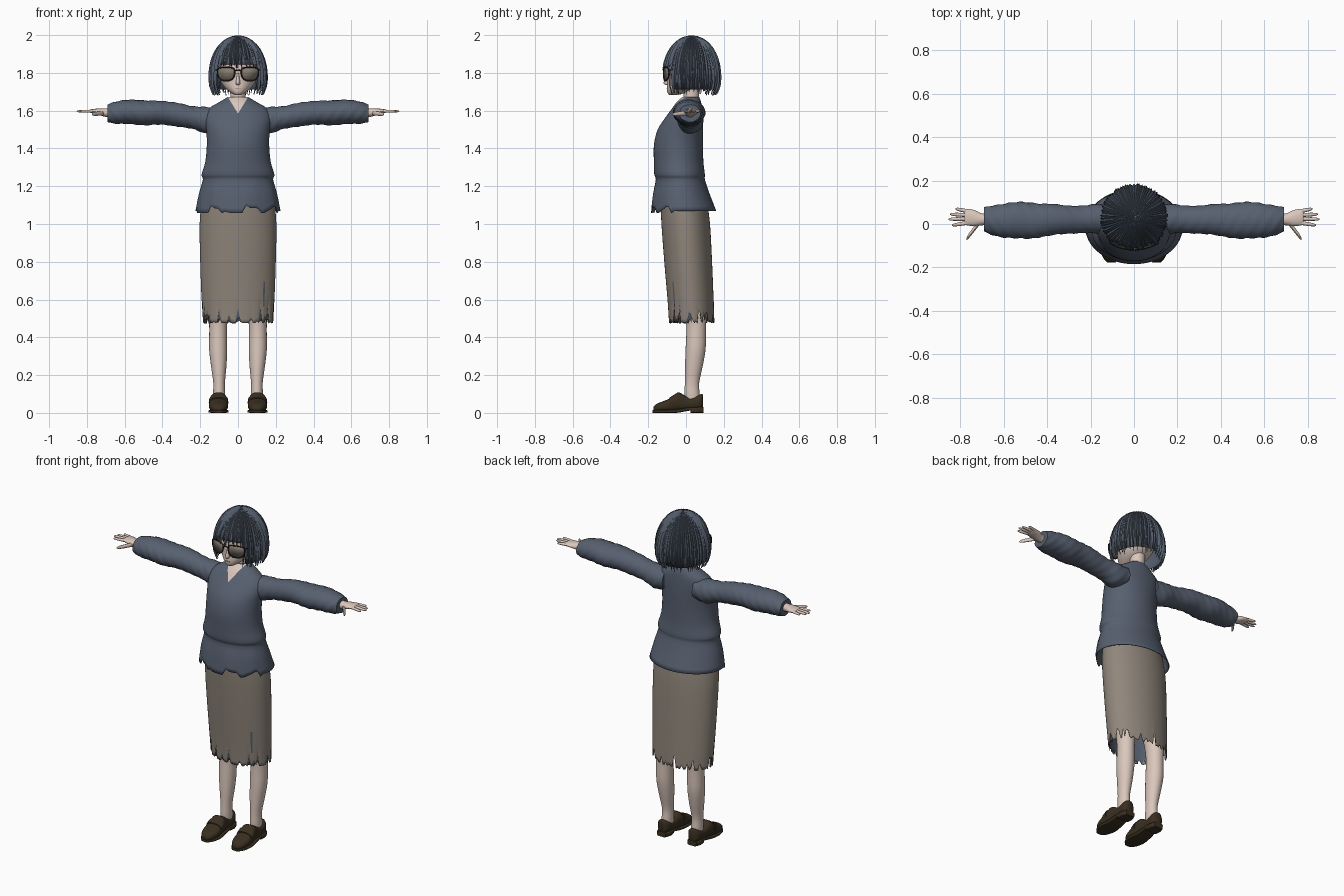
import bpy, bmesh, math, random
from mathutils import Vector

rng = random.Random(4)
cube = bpy.data.objects.get("Cube")
if cube:
    bpy.data.objects.remove(cube)


def material(name, rgb):
    m = bpy.data.materials.new(name)
    m.use_nodes = True
    m.diffuse_color = (*rgb, 1)
    m.node_tree.nodes["Principled BSDF"].inputs["Base Color"].default_value = (*rgb, 1)
    return m


KNIT = material("slate_knit", (.095, .117, .16))
HAIR = material("slate_hair", (.085, .107, .145))
SKIRT = material("taupe_cloth", (.28, .24, .20))
SKIN = material("skin", (.70, .57, .50))
SHOE = material("dark_leather", (.04, .028, .014))
FRAME = material("dark_frame", (.02, .018, .015))
LENS = material("smoked_lens", (.23, .20, .165))
LIPS = material("lip_line", (.35, .19, .16))


def finish(name, bm, mats, mirror=False, thick=0, angle=50):
    bmesh.ops.recalc_face_normals(bm, faces=bm.faces)
    mesh = bpy.data.meshes.new(name)
    bm.to_mesh(mesh)
    bm.free()
    ob = bpy.data.objects.new(name, mesh)
    bpy.context.collection.objects.link(ob)
    for m in mats:
        mesh.materials.append(m)
    bpy.ops.object.select_all(action='DESELECT')
    ob.select_set(True)
    bpy.context.view_layer.objects.active = ob
    bpy.ops.object.shade_smooth_by_angle(angle=math.radians(angle))
    if thick:
        mod = ob.modifiers.new("thickness", 'SOLIDIFY')
        mod.thickness, mod.offset = thick, -1
    if mirror:
        ob.modifiers.new("mirror", 'MIRROR')
    return ob


def resample(rings, steps):
    # Catmull-Rom blend between cross-sections
    out = []
    n = len(rings)
    for i in range(n - 1):
        p = [rings[max(0, min(n - 1, i + k))] for k in (-1, 0, 1, 2)]
        for j in range(steps):
            t = j / steps
            out.append([b + .5 * t * (c - a + t * (2*a - 5*b + 4*c - d + t * (3*(b - c) + d - a)))
                        for a, b, c, d in zip(*p)])
    return out + [list(rings[-1])]


def loft(rings, axis='Z', seg=32, steps=3, caps=(True, True), arc=None, hem=None, wrinkle=0, power=2):
    # each ring: position along axis, centre u, centre v, radius u, radius v
    bm = bmesh.new()
    rows = []
    start, end = arc or (0, math.tau)
    for s, cu, cv, ru, rv in resample(rings, steps):
        row = []
        for i in range(seg + (1 if arc else 0)):
            a = start + (end - start) * i / seg
            c, q = math.cos(a), math.sin(a)
            k = 1 + wrinkle * math.sin(3 * a + s * 40) * math.sin(s * 75 + 2 * a)
            u = cu + ru * k * math.copysign(abs(c) ** (2 / power), c)
            v = cv + rv * k * math.copysign(abs(q) ** (2 / power), q)
            w = s + (hem[i] * max(0, 1 - (s - rings[0][0]) / .15) if hem else 0)
            row.append(bm.verts.new({'X': (w, u, v), 'Y': (u, w, v), 'Z': (u, v, w)}[axis]))
        rows.append(row)
    for lo, hi in zip(rows, rows[1:]):
        for i in range(seg):
            j = (i + 1) % len(lo)
            bm.faces.new((lo[i], lo[j], hi[j], hi[i]))
    for row, cap in ((rows[0], caps[0]), (rows[-1], caps[1])):
        if cap and not arc:
            bm.faces.new(row)
    return bm


def body(profile):
    # profile: height, half width, front, back
    return [(z, 0, (f + b) / 2, w, (b - f) / 2) for z, w, f, b in profile]


def tube(name, points, radius, mat, cyclic=False, mirror=False):
    cu = bpy.data.curves.new(name, 'CURVE')
    cu.dimensions = '3D'
    cu.bevel_depth, cu.bevel_resolution = radius, 2
    cu.use_fill_caps = True
    sp = cu.splines.new('POLY')
    sp.points.add(len(points) - 1)
    for p, co in zip(sp.points, points):
        p.co = (*co, 1)
    sp.use_cyclic_u = cyclic
    cu.materials.append(mat)
    ob = bpy.data.objects.new(name, cu)
    bpy.context.collection.objects.link(ob)
    if mirror:
        ob.modifiers.new("mirror", 'MIRROR')


# Sweater with a ragged front hem and an open V neck
seg = 64
hem = [(rng.random() ** 3 * .05 - .012) if math.sin(math.tau * i / seg) < -.2 else 0 for i in range(seg)]
bm = loft(body([(1.07, .225, -.185, .16), (1.16, .207, -.175, .125), (1.235, .186, -.16, .10),
                (1.262, .193, -.168, .10), (1.33, .173, -.17, .092), (1.42, .165, -.17, .09),
                (1.5, .168, -.15, .09), (1.56, .175, -.112, .088), (1.61, .155, -.075, .085),
                (1.645, .10, -.05, .08), (1.672, .055, -.02, .07)]),
          seg=seg, caps=(False, True), hem=hem)
slope, tip = .62, 1.585
for side in (1, -1):
    front = [f for f in bm.faces if f.calc_center_median().y < .02 and f.calc_center_median().z > 1.55]
    geom = set(front) | {e for f in front for e in f.edges} | {v for f in front for v in f.verts}
    bmesh.ops.bisect_plane(bm, geom=list(geom), plane_co=(0, 0, tip), plane_no=(side, 0, -slope))
for f in bm.faces:
    c = f.calc_center_median()
    if c.y < .02 and c.z > tip + abs(c.x) / slope:
        f.material_index = 1
finish("sweater", bm, [KNIT, SKIN], thick=.004)

# Sleeves
bm = loft([(.10, .02, 1.555, .07, .06), (.17, .022, 1.55, .068, .07), (.24, .022, 1.562, .063, .06),
           (.32, .02, 1.58, .066, .063), (.42, .018, 1.588, .076, .063), (.50, .016, 1.59, .084, .066),
           (.58, .016, 1.592, .08, .064), (.65, .018, 1.59, .068, .058), (.69, .02, 1.587, .056, .046)],
          axis='X', steps=6, wrinkle=.05)
finish("sleeve", bm, [KNIT], mirror=True)

# Hands: palm, four fingers, thumb
bm = loft([(.67, .02, 1.588, .026, .026), (.705, .022, 1.59, .028, .022), (.735, .027, 1.594, .037, .017),
           (.77, .032, 1.597, .038, .012), (.78, .032, 1.597, .034, .008)], axis='X', seg=16)
finish("palm", bm, [SKIN], mirror=True)


def finger(name, base, end, r):
    b, e = Vector(base), Vector(end)
    ts = (0, .35, .7, .92, 1)
    rs = (1, .95, .85, .6, .15)
    bm = loft([(b.lerp(e, t).x, *b.lerp(e, t).yz, r * k, r * k * .9) for t, k in zip(ts, rs)],
              axis='X', seg=10, steps=2)
    finish(name, bm, [SKIN], mirror=True)


for label, y0, y1, x1 in (("index", .006, -.006, .838), ("middle", .024, .022, .855),
                          ("ring", .041, .045, .847), ("little", .058, .07, .822)):
    finger(label + "_finger", (.762, y0, 1.597), (x1, y1, 1.597), .0095)
finger("thumb", (.712, .008, 1.588), (.772, -.07, 1.58), .014)

# Skirt with a torn hem, narrow side slits and a front lining
seg = 100
outline = [(.475, .187, -.09, .15), (.6, .193, -.098, .146), (.8, .20, -.115, .138),
           (1.0, .203, -.13, .127), (1.13, .192, -.135, .11)]
bm = loft(body(outline), seg=seg, steps=4, caps=(False, False),
          hem=[rng.random() ** 3 * .085 for i in range(seg)])
for f in bm.faces:
    c = f.calc_center_median()
    if c.y < 0 and .55 < c.z < .7 and abs(c.x - .137) < .005:
        f.material_index = 1
finish("skirt", bm, [SKIRT, KNIT], thick=.003)
bm = loft(body([(z - .003, w - .006, f + .006, b - .006) for z, w, f, b in outline[:3]]),
          seg=40, arc=(math.pi, math.tau), hem=[rng.random() ** 2 * .03 for i in range(41)])
finish("skirt_lining", bm, [KNIT], thick=.002)

# Legs
bm = loft([(.05, .10, .035, .03, .04), (.10, .10, .032, .032, .04), (.16, .10, .032, .031, .038),
           (.25, .102, .042, .041, .047), (.34, .105, .051, .048, .053), (.44, .105, .054, .047, .052),
           (.52, .104, .052, .051, .056), (.7, .10, .035, .066, .072), (1.0, .095, .01, .085, .09)], seg=24)
finish("leg", bm, [SKIN], mirror=True)


# Loafers: upper, sole, heel block, strap
def shoe_part(name, profile, power=2.0, mat=SHOE):
    # profile: y, half width, bottom, top
    bm = loft([(y, .103, (b + t) / 2, w, (t - b) / 2) for y, w, b, t in profile],
              axis='Y', seg=24, power=power)
    finish(name, bm, [mat], mirror=True)


shoe_part("shoe_upper", [(-.172, .018, .008, .032), (-.155, .036, .006, .048), (-.12, .049, .006, .062),
                         (-.08, .05, .006, .08), (-.045, .046, .008, .108), (-.02, .042, .01, .10),
                         (.02, .039, .016, .08), (.06, .039, .018, .092), (.082, .03, .02, .10),
                         (.09, .016, .025, .095)], 2.6)
shoe_part("shoe_sole", [(-.177, .02, 0, .014), (-.15, .042, 0, .016), (-.1, .053, 0, .016),
                        (-.04, .046, .001, .02), (.02, .04, .012, .03), (.09, .03, .014, .032)], 5)
shoe_part("shoe_heel", [(.025, .038, 0, .03), (.06, .041, 0, .03), (.092, .028, 0, .03)], 6)
shoe_part("shoe_strap", [(-.088, .051, .02, .081), (-.075, .052, .02, .089), (-.062, .051, .02, .098)], 2.6)

# Neck and head
finish("neck", loft([(1.58, 0, .03, .046, .045), (1.64, 0, .028, .041, .04), (1.76, 0, .03, .042, .045)],
                    seg=24), [SKIN])
finish("head", loft(body([(1.683, .016, -.088, -.05), (1.695, .038, -.098, .0), (1.72, .068, -.101, .06),
                          (1.755, .092, -.098, .10), (1.80, .108, -.098, .12), (1.86, .11, -.092, .13),
                          (1.92, .085, -.06, .11)]), seg=40), [SKIN])
finish("nose", loft([(1.735, 0, -.098, .006, .005), (1.745, 0, -.102, .012, .017),
                     (1.77, 0, -.098, .008, .012), (1.80, 0, -.094, .005, .006)], seg=12), [SKIN])
tube("mouth", [(x, -.1025 + x * x * 5, 1.716) for x in (-.016, 0, .016)], .0018, LIPS)


# Glasses
def lens_point(a):
    q = math.sin(a)
    x = .063 + .046 * math.copysign(abs(math.cos(a)) ** .75, math.cos(a))
    z = 1.802 + (.028 * q ** .5 if q > 0 else .044 * q)
    return Vector((x, -.119 + 2.4 * x * x, z))


rim = [lens_point(math.tau * i / 32) for i in range(32)]
bm = bmesh.new()
bm.faces.new([bm.verts.new(p) for p in rim])
finish("lens", bm, [LENS], mirror=True, thick=.003)
tube("lens_rim", rim, .0035, FRAME, cyclic=True, mirror=True)
tube("bridge", [(-.02, -.118, 1.81), (0, -.122, 1.816), (.02, -.118, 1.81)], .0035, FRAME)
tube("temple_arm", [(.108, -.091, 1.815), (.117, -.06, 1.815), (.118, .05, 1.81)], .0035, FRAME, mirror=True)


# Bobbed hair: inner shell plus overlapping tapered locks
def hair_point(a, z, off):
    if z > 1.77:
        s = .152 * (1 - ((z - 1.77) / .228) ** 2.2) ** .5 if z < 1.998 else 0
    else:
        s = .152 - .02 * ((1.77 - z) / .08) ** 2
    s += off
    return (s * math.sin(a), .03 - s * math.cos(a), z)


def hair_end(a):
    d = abs((a + math.pi) % math.tau - math.pi)
    return 1.845 if d < .72 else 1.712


bm = bmesh.new()
cols, levels = 72, 12
grid = [[bm.verts.new(hair_point(math.tau * i / cols, 1.997 - (1.997 - hair_end(math.tau * i / cols))
                                 * (k / levels) ** 1.7, -.004)) for k in range(levels + 1)]
        for i in range(cols)]
for i in range(cols):
    p, q = grid[i], grid[(i + 1) % cols]
    for k in range(levels):
        bm.faces.new((p[k], q[k], q[k + 1], p[k + 1]))
bmesh.ops.remove_doubles(bm, verts=bm.verts, dist=.0005)
finish("hair_shell", bm, [HAIR], thick=.004)

bm = bmesh.new()
locks = 76
for n in range(locks):
    a = math.tau * (n + rng.uniform(-.25, .25)) / locks
    end = hair_end(a) - rng.uniform(.005, .032)
    lift, sway = rng.uniform(0, .005), rng.uniform(-.05, .05)
    rows = []
    for k in range(levels + 1):
        t = k / levels
        z = 1.999 - (1.999 - end) * t ** 1.7
        half = math.pi / locks * 1.5 * min(1, (1 - t) * 3.5 + .03)
        mid = a + sway * t * t
        rows.append([bm.verts.new(hair_point(mid + half * e, z, o + lift * t))
                     for e, o in ((-1, -.004), (0, .003), (1, -.004))])
    for p, q in zip(rows, rows[1:]):
        for j in (0, 1):
            bm.faces.new((p[j], p[j + 1], q[j + 1], q[j]))
finish("hair_locks", bm, [HAIR], angle=35)
